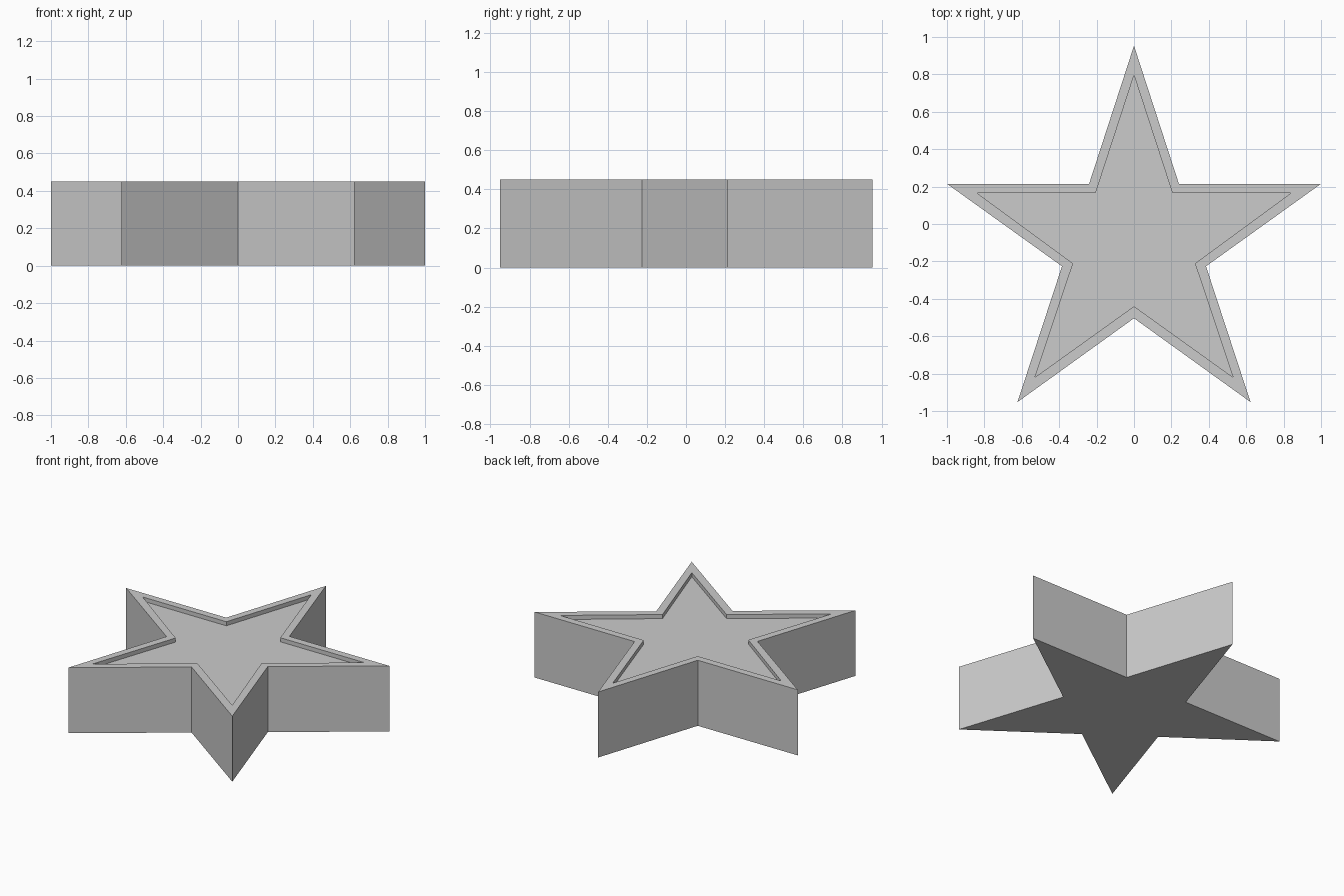
import bpy
import bmesh

cube = bpy.data.objects.get("Cube")
if cube:
    bpy.data.objects.remove(cube)

HEIGHT = 0.45
RECESS = 0.028

# Right half of each star outline, from the top point down to the lower notch
OUTER = [(0, 0.953), (0.24, 0.215), (1, 0.215), (0.385, -0.226), (0.623, -0.952), (0, -0.504)]
INNER = [(0, 0.795), (0.205, 0.166), (0.84, 0.166), (0.326, -0.211), (0.53, -0.82), (0, -0.44)]


def mirrored(half):
    """Close a half outline across x = 0, counter-clockwise."""
    return [(-x, y) for x, y in half] + [(x, y) for x, y in half[-2:0:-1]]


grey = bpy.data.materials.new("light grey")
grey.use_nodes = True
colour = (0.6, 0.6, 0.6, 1)
grey.diffuse_color = colour
grey.node_tree.nodes["Principled BSDF"].inputs["Base Color"].default_value = colour

bm = bmesh.new()


def ring(half, z):
    return [bm.verts.new((x, y, z)) for x, y in mirrored(half)]


def bridge(a, b):
    for i in range(len(a)):
        j = (i + 1) % len(a)
        bm.faces.new((a[i], a[j], b[j], b[i]))


# Base, outer wall, rim, recess wall and recessed floor
base = ring(OUTER, 0)
rim_outer = ring(OUTER, HEIGHT)
rim_inner = ring(INNER, HEIGHT)
floor = ring(INNER, HEIGHT - RECESS)
bm.faces.new(base[::-1])
for lower, upper in ((base, rim_outer), (rim_outer, rim_inner), (rim_inner, floor)):
    bridge(lower, upper)
bm.faces.new(floor)
bmesh.ops.recalc_face_normals(bm, faces=bm.faces)

mesh = bpy.data.meshes.new("star_block")
bm.to_mesh(mesh)
bm.free()
mesh.materials.append(grey)
star = bpy.data.objects.new("star_block", mesh)
bpy.context.collection.objects.link(star)
